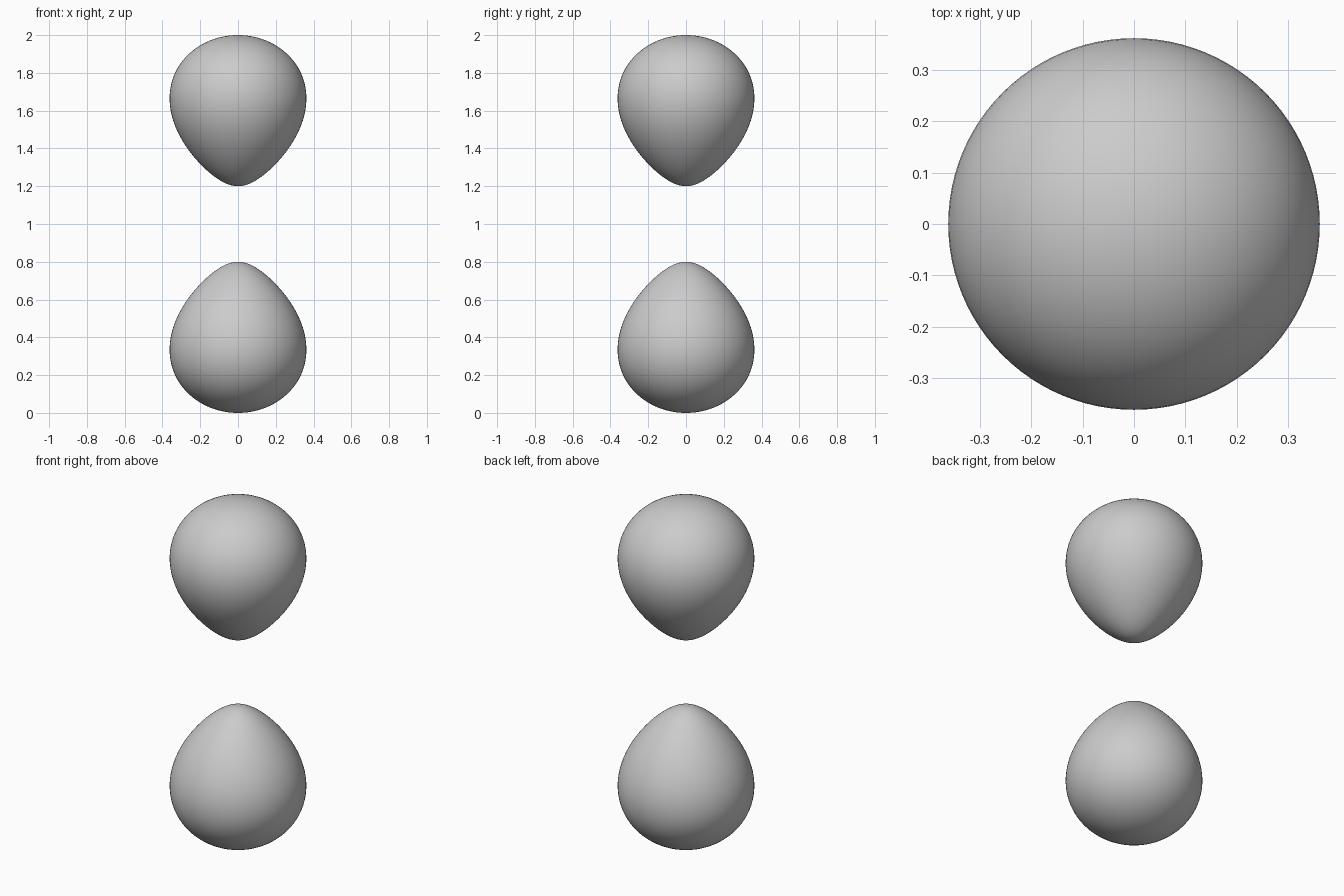
import bpy, bmesh, math

if "Cube" in bpy.data.objects:
    bpy.data.objects.remove(bpy.data.objects["Cube"], do_unlink=True)

# Material
grey = bpy.data.materials.new("light_grey")
grey.use_nodes = True
colour = (0.6, 0.6, 0.6, 1)
grey.diffuse_color = colour
grey.node_tree.nodes["Principled BSDF"].inputs["Base Color"].default_value = colour

# The lobes are a level surface of (2h^2 - r^2) * exp(-k * distance),
# which crosses the axis at heights NEAR and FAR from the centre
NEAR, FAR, CENTRE = 0.2, 1.0, 1.0
DECAY = 2 * math.log(FAR / NEAR) / (FAR - NEAR)
RINGS, SIDES = 48, 96


def field(h, r):
    return (2 * h * h - r * r) * math.exp(-DECAY * math.hypot(h, r))


LEVEL = field(FAR, 0)


def radius_at(h):
    low, high = 0.0, 1.0
    for _ in range(40):
        mid = (low + high) / 2
        if field(h, mid) > LEVEL:
            low = mid
        else:
            high = mid
    return low


def make_lobe(name, direction):
    bm = bmesh.new()
    profile = []
    for i in range(RINGS + 1):
        h = (NEAR + FAR) / 2 - (FAR - NEAR) / 2 * math.cos(math.pi * i / RINGS)
        r = 0 if i in (0, RINGS) else radius_at(h)
        profile.append(bm.verts.new((r, 0, CENTRE + direction * h)))
    edges = [bm.edges.new(pair) for pair in zip(profile, profile[1:])]
    # Spin the profile round the vertical axis
    bmesh.ops.spin(bm, geom=profile + edges, cent=(0, 0, 0), axis=(0, 0, 1),
                   angle=math.tau, steps=SIDES, use_duplicate=False)
    bmesh.ops.remove_doubles(bm, verts=bm.verts, dist=0.00005)
    bmesh.ops.recalc_face_normals(bm, faces=bm.faces)
    for face in bm.faces:
        face.smooth = True
    mesh = bpy.data.meshes.new(name)
    bm.to_mesh(mesh)
    bm.free()
    mesh.materials.append(grey)
    bpy.context.collection.objects.link(bpy.data.objects.new(name, mesh))


# Mirrored pair of lobes
make_lobe("upper_lobe", 1)
make_lobe("lower_lobe", -1)
